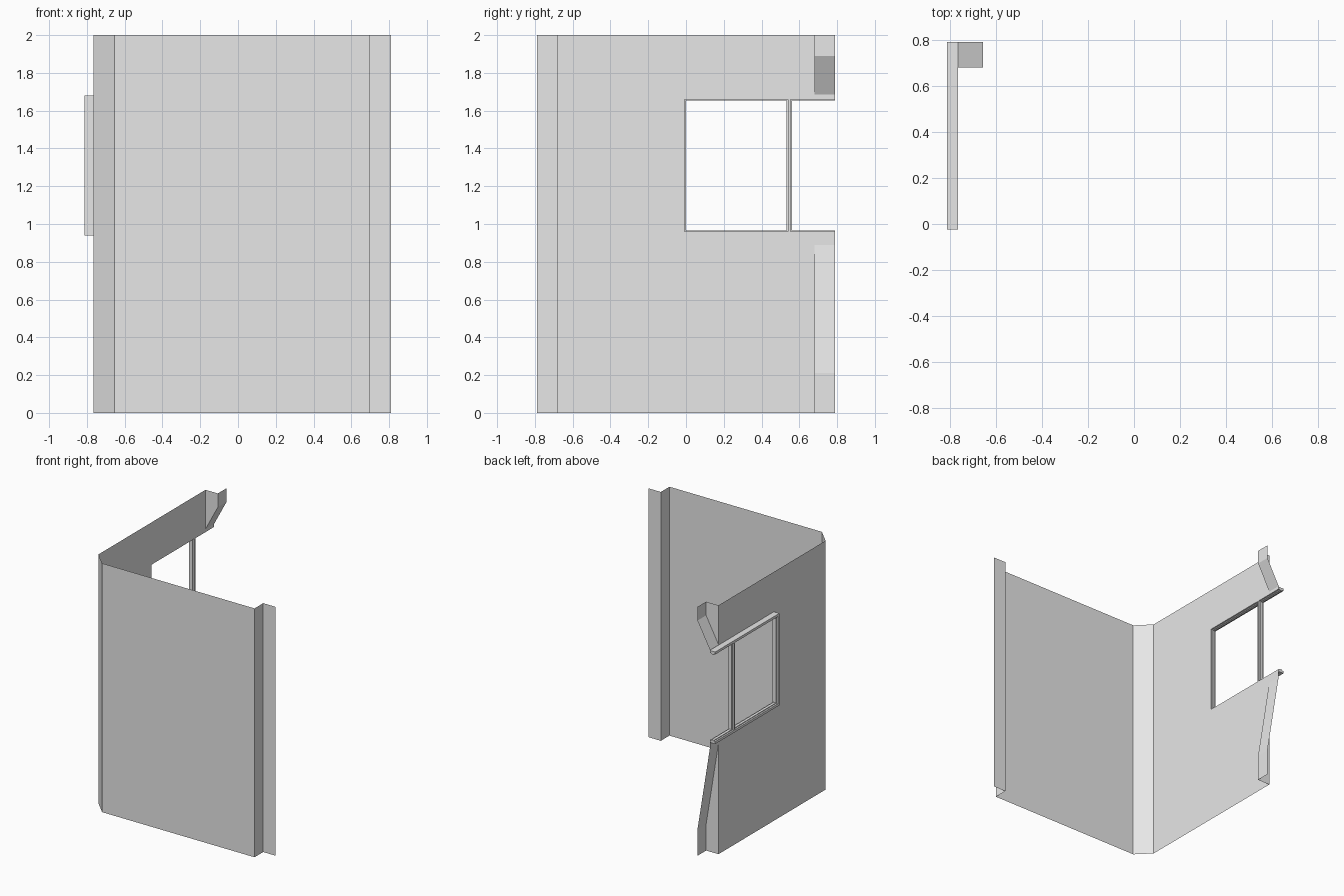
import bpy
import bmesh

cube = bpy.data.objects.get("Cube")
if cube:
    bpy.data.objects.remove(cube, do_unlink=True)

grey = bpy.data.materials.new("light grey")
grey.use_nodes = True
colour = (0.8, 0.8, 0.8, 1)
grey.diffuse_color = colour
grey.node_tree.nodes["Principled BSDF"].inputs["Base Color"].default_value = colour


def finish(name, bm):
    bmesh.ops.remove_doubles(bm, verts=bm.verts, dist=0.0001)
    mesh = bpy.data.meshes.new(name)
    bm.to_mesh(mesh)
    bm.free()
    mesh.materials.append(grey)
    obj = bpy.data.objects.new(name, mesh)
    bpy.context.collection.objects.link(obj)
    return obj


def sheet(name, polygons):
    bm = bmesh.new()
    for points in polygons:
        bm.faces.new([bm.verts.new(p) for p in points])
    return finish(name, bm)


def boxes(name, ranges):
    bm = bmesh.new()
    for x, y, z in ranges:
        made = bmesh.ops.create_cube(bm, size=1)["verts"]
        for v in made:
            for i, (low, high) in enumerate((x, y, z)):
                v.co[i] = low if v.co[i] < 0 else high
    return finish(name, bm)


H = 2.0
WALL, INNER = -0.765, -0.655      # side wall and its stepped-in flange
FRONT, BACK, STEP = -0.79, 0.79, 0.68
SILL, HEAD, JAMB = 0.957, 1.663, -0.012   # window opening

# Front panel, chamfered corner, step and end flange, extruded up
path = [(WALL, -STEP), (INNER, FRONT), (0.70, FRONT), (0.70, -STEP), (0.81, -STEP)]
sheet("front_panel", [[(*a, 0), (*b, 0), (*b, H), (*a, H)]
                      for a, b in zip(path, path[1:])])


# Side wall around the open-ended window
def wall_piece(y0, y1, z0, z1):
    return [(WALL, y1, z0), (WALL, y0, z0), (WALL, y0, z1), (WALL, y1, z1)]


LOW_TIP, HIGH_TIP = 0.89, 1.685   # where the slopes meet the wall
sheet("side_wall", [
    wall_piece(-STEP, JAMB, 0, H),
    wall_piece(JAMB, STEP, 0, SILL),
    wall_piece(JAMB, STEP, HEAD, H),
    wall_piece(STEP, BACK, LOW_TIP, SILL),
    wall_piece(STEP, BACK, HEAD, HIGH_TIP),
])


# Stepped rear flanges that slope out to the window
def rear_flange(name, end, bend, tip):
    sheet(name, [
        [(WALL, STEP, end), (INNER, STEP, end), (INNER, STEP, bend), (WALL, STEP, tip)],
        [(INNER, STEP, end), (INNER, BACK, end), (INNER, BACK, bend), (INNER, STEP, bend)],
        [(INNER, STEP, bend), (INNER, BACK, bend), (WALL, BACK, tip), (WALL, STEP, tip)],
    ])


rear_flange("lower_rear_flange", 0, 0.21, LOW_TIP)
rear_flange("upper_rear_flange", H, 1.89, HIGH_TIP)

# Window frame: deep outer bars with a shallow inner lip
deep, lip = (-0.813, WALL), (-0.80, -0.778)
boxes("window_frame", [
    (deep, (-0.024, BACK), (0.94, 0.96)),
    (deep, (-0.024, BACK), (1.66, 1.68)),
    (deep, (-0.024, -0.008), (0.96, 1.66)),
])
boxes("window_lip", [
    (lip, (-0.008, BACK), (0.96, 0.966)),
    (lip, (-0.008, BACK), (1.654, 1.66)),
    (lip, (-0.008, 0), (0.966, 1.654)),
])

# Upright bar between the two panes
boxes("window_mullion", [
    (deep, (0.541, 0.554), (0.96, 1.66)),
    (lip, (0.533, 0.541), (0.966, 1.654)),
    (lip, (0.554, 0.562), (0.966, 1.654)),
])
